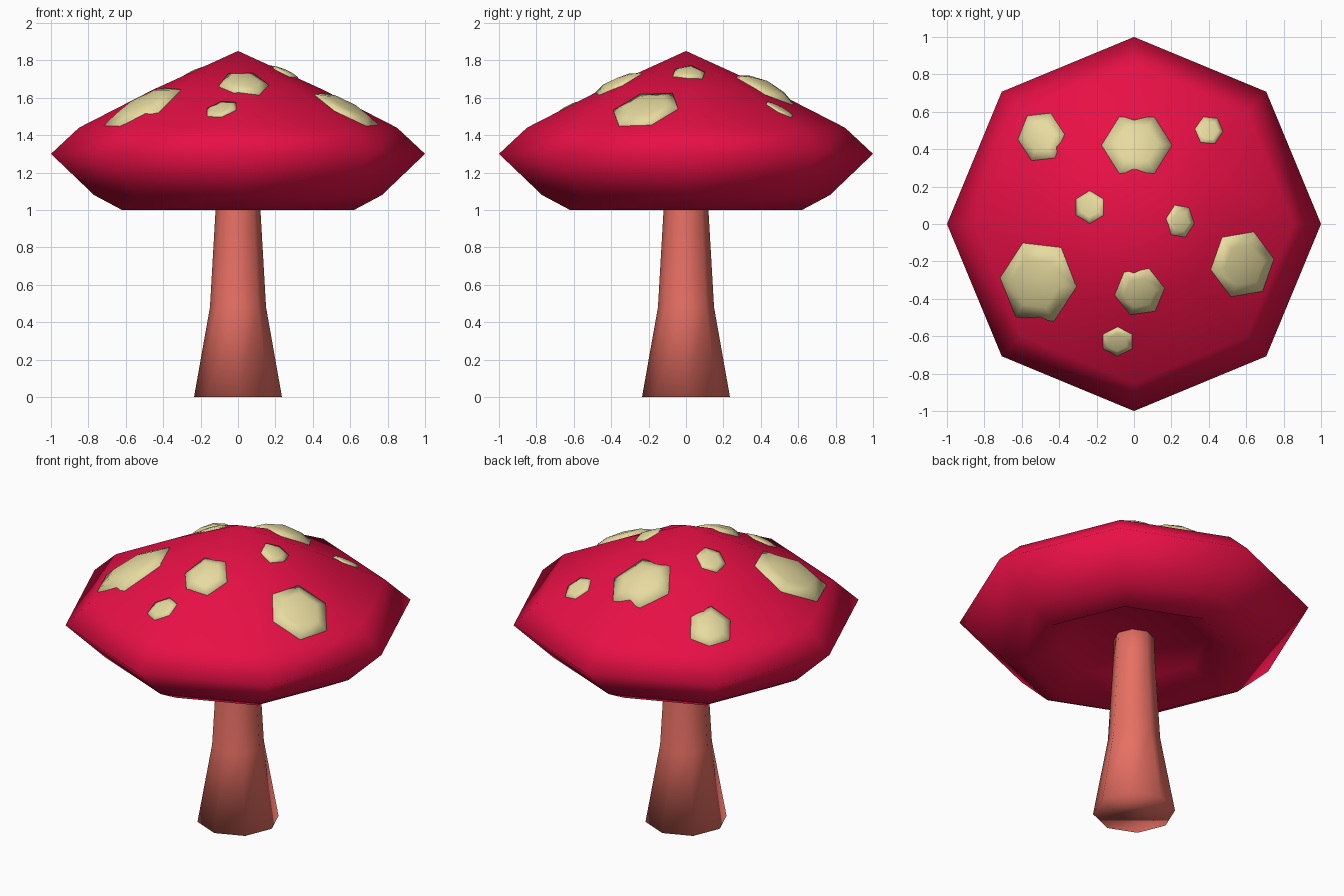
import bpy, math
from mathutils import Vector
from mathutils.bvhtree import BVHTree

if "Cube" in bpy.data.objects:
    bpy.data.objects.remove(bpy.data.objects["Cube"])


def material(name, colour):
    m = bpy.data.materials.new(name)
    m.diffuse_color = (*colour, 1)
    m.use_nodes = True
    m.node_tree.nodes["Principled BSDF"].inputs["Base Color"].default_value = m.diffuse_color
    return m


RED = material("cap red", (0.80, 0.005, 0.06))
PINK = material("stem pink", (0.80, 0.16, 0.125))
CREAM = material("spot cream", (0.80, 0.71, 0.35))


def make(name, verts, faces, mat):
    mesh = bpy.data.meshes.new(name)
    mesh.from_pydata(verts, [], faces)
    mesh.materials.append(mat)
    for p in mesh.polygons:
        p.use_smooth = True
    ob = bpy.data.objects.new(name, mesh)
    bpy.context.collection.objects.link(ob)
    return ob


def ring_faces(a, b, n):
    return [(a + i, a + (i + 1) % n, b + (i + 1) % n, b + i) for i in range(n)]


def lathe(name, profile, low_z, high_z, mat, n=8):
    """Turn a profile (radius, z), bottom to top; each end closes on a pole or as one flat face."""
    verts = [(r * math.cos(math.tau * i / n), r * math.sin(math.tau * i / n), z)
             for r, z in profile for i in range(n)]
    faces = []
    for k in range(len(profile) - 1):
        faces += ring_faces(k * n, (k + 1) * n, n)
    top = (len(profile) - 1) * n
    if low_z is None:
        faces.append(tuple(reversed(range(n))))
    else:
        verts.append((0, 0, low_z))
        faces += [((i + 1) % n, i, len(verts) - 1) for i in range(n)]
    if high_z is None:
        faces.append(tuple(range(top, top + n)))
    else:
        verts.append((0, 0, high_z))
        faces += [(top + i, top + (i + 1) % n, len(verts) - 1) for i in range(n)]
    return make(name, verts, faces, mat)


# Stem, reaching into the hollow under the cap
lathe("stem", [(0.235, 0), (0.15, 0.48), (0.12, 1.0), (0.115, 1.2)], None, None, PINK)

# Cap with a hollow underside
cap = lathe("cap", [(0.42, 1.12), (0.62, 1.0), (0.77, 1.08), (1.0, 1.3), (0.85, 1.44),
                    (0.45, 1.645)], 1.15, 1.85, RED)
tree = BVHTree.FromPolygons([v.co for v in cap.data.vertices],
                            [p.vertices for p in cap.data.polygons])


def spot(name, x, y, rx, ry, turn):
    """Low six-sided dome laid on the cap surface."""
    h = 0.2 * max(rx, ry)
    out = Vector((0.42 * x, 0.42 * y, 0.9 * math.hypot(x, y))).normalized()

    def on_cap(px, py, lift):
        return tree.ray_cast(Vector((px, py, 3)), Vector((0, 0, -1)))[0] + out * lift

    verts = []
    for scale, lift in ((1, -0.02), (1, 0.006), (0.62, 0.75 * h)):
        for i in range(6):
            a = math.radians(turn + 60 * i)
            verts.append(on_cap(x + rx * scale * math.cos(a), y + ry * scale * math.sin(a), lift))
    verts.append(on_cap(x, y, h))
    faces = ring_faces(0, 6, 6) + ring_faces(6, 12, 6)
    faces += [(12 + i, 12 + (i + 1) % 6, 18) for i in range(6)]
    faces.append((5, 4, 3, 2, 1, 0))
    make(name, verts, faces, CREAM)


# Spots: centre x, y, half width, half depth, turn
SPOTS = [(-0.495, 0.465, 0.125, 0.138, 6), (0.015, 0.42, 0.188, 0.173, 0),
         (0.40, 0.50, 0.075, 0.078, -6), (-0.235, 0.09, 0.083, 0.087, 30),
         (0.245, 0.015, 0.075, 0.092, -8), (-0.51, -0.31, 0.205, 0.228, -6),
         (0.03, -0.36, 0.134, 0.132, 8), (0.578, -0.215, 0.17, 0.185, 9),
         (-0.088, -0.627, 0.088, 0.077, 30)]
for i, s in enumerate(SPOTS):
    spot(f"spot_{i + 1}", *s)
